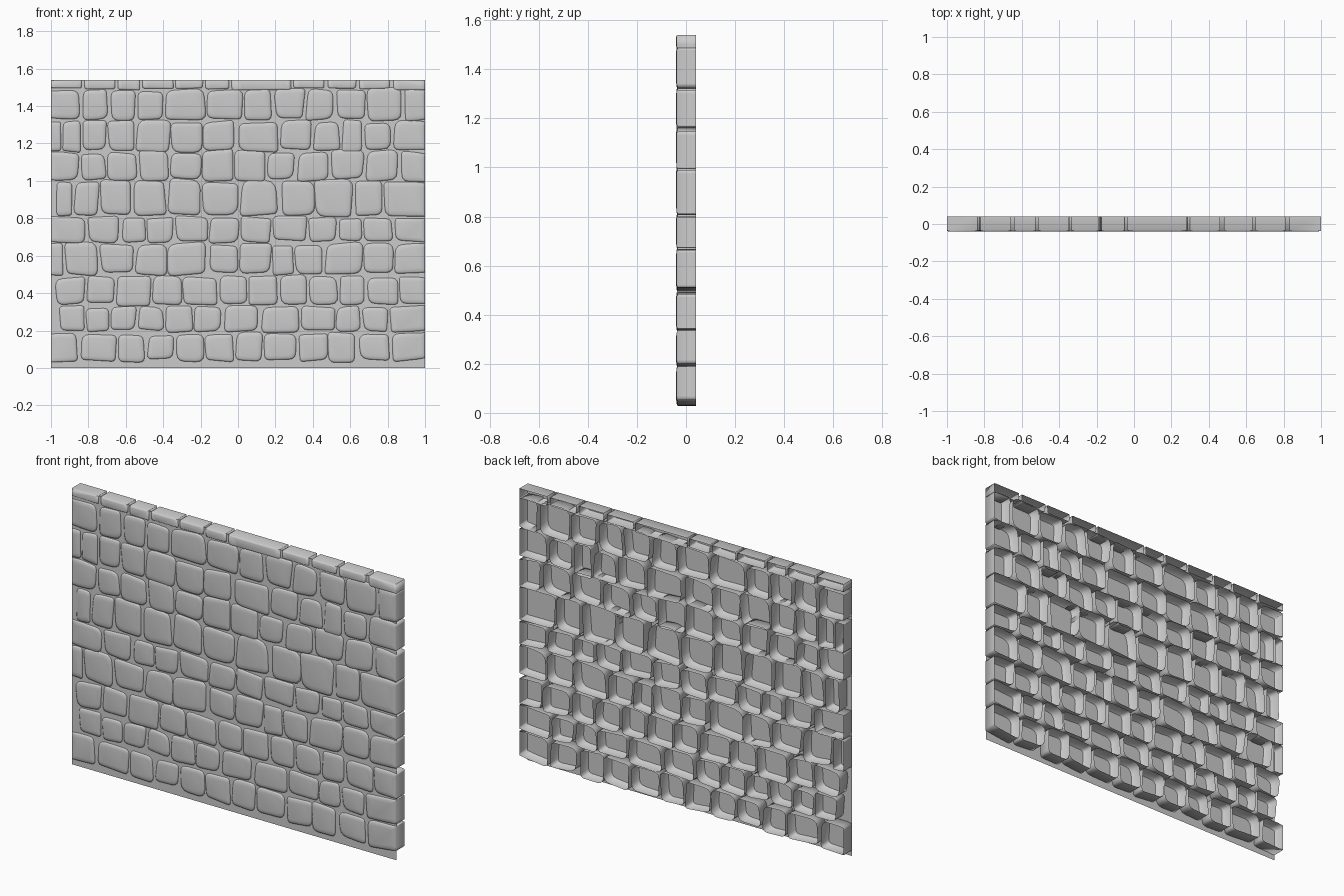
import bpy, bmesh, math, random

if "Cube" in bpy.data.objects:
    bpy.data.objects.remove(bpy.data.objects["Cube"])

random.seed(7)
TOP, HALF = 1.54, 1.0
BACK, FRONT, MORTAR = 0.04, -0.04, -0.032


def outline(x0, x1, z0, z1):
    """Irregular rounded quad, kept inside the wall's edges."""
    w, h = x1 - x0, z1 - z0
    j = min(w, h) * 0.07
    corners = [(x + random.uniform(-j, j), z + random.uniform(-j, j))
               for x, z in ((x0, z0), (x1, z0), (x1, z1), (x0, z1))]
    pts = []
    for i, (cx, cz) in enumerate(corners):
        r = min(w, h) * random.uniform(0.12, 0.32)
        px, pz = corners[i - 1]
        nx, nz = corners[(i + 1) % 4]
        d0, d1 = math.hypot(px - cx, pz - cz), math.hypot(nx - cx, nz - cz)
        a = (cx + (px - cx) * r / d0, cz + (pz - cz) * r / d0)
        b = (cx + (nx - cx) * r / d1, cz + (nz - cz) * r / d1)
        for t in (0, 0.33, 0.67, 1):
            u = 1 - t
            x = u * u * a[0] + 2 * u * t * cx + t * t * b[0]
            z = u * u * a[1] + 2 * u * t * cz + t * t * b[1]
            # stones that run off the wall are cut flush
            if x0 <= -HALF:
                x = max(x, -HALF) if x > x0 + w * 0.2 else -HALF
            if x1 >= HALF and x > x1 - w * 0.2:
                x = HALF
            if z1 >= TOP and z > z1 - h * 0.4:
                z = TOP
            pts.append((max(-HALF, min(HALF, x)), max(0.01, min(TOP, z))))
    return pts


def add_stone(bm, x0, x1, z0, z1):
    """Hollow stone: open at the back, softly domed at the front."""
    pts = outline(x0, x1, z0, z1)
    cx, cz = (x0 + x1) / 2, (z0 + z1) / 2
    rings = []
    for y, s in ((BACK, 1), (-0.034, 1), (-0.038, 0.9), (FRONT, 0.7)):
        rings.append([bm.verts.new((cx + (x - cx) * s, y, cz + (z - cz) * s))
                      for x, z in pts])
    n = len(pts)
    for a, b in zip(rings, rings[1:]):
        for i in range(n):
            k = (i + 1) % n
            bm.faces.new((a[i], a[k], b[k], b[i]))
    bm.faces.new(rings[-1])


def add_row(name, z0, z1, joints):
    """One course of stones; joints are the x positions between stones in cm."""
    bm = bmesh.new()
    for a, b in zip(joints, joints[1:]):
        x0 = a / 100 + (0.008 if a > -100 else 0)
        x1 = b / 100 - (0.008 if b < 100 else 0)
        lo = z0 + random.uniform(0.004, 0.018)
        hi = z1 if z1 >= TOP else z1 - random.uniform(0.002, 0.018)
        add_stone(bm, x0, x1, lo, hi)
    bmesh.ops.recalc_face_normals(bm, faces=bm.faces)
    # make the domed caps face forward
    for f in bm.faces:
        f.smooth = True
    mesh = bpy.data.meshes.new(name)
    bm.to_mesh(mesh)
    bm.free()
    ob = bpy.data.objects.new(name, mesh)
    bpy.context.collection.objects.link(ob)


# Stone courses, bottom to top
add_row("stone_row_1", 0.03, 0.19, [-100, -85, -65, -49, -34, -18, -2, 14, 32, 48, 64, 82, 100])
add_row("stone_row_2", 0.185, 0.335, [-96, -82, -69, -54, -39, -24, -8, 12, 33, 52, 66, 81, 100])
add_row("stone_row_3", 0.33, 0.50, [-98, -81, -65, -46, -30, -10, 6, 22, 37, 54, 69, 86, 100])
add_row("stone_row_4", 0.49, 0.675, [-100, -93, -74, -55, -38, -16, 0, 18, 30, 46, 67, 83, 100])
add_row("stone_row_5", 0.665, 0.815, [-100, -81, -63, -49, -34, -16, 1, 18, 37, 53, 67, 83, 100])
add_row("stone_row_6", 0.805, 1.01, [-98, -88, -74, -56, -38, -19, 1, 22, 41, 62, 78, 100])
add_row("stone_row_7", 0.995, 1.165, [-100, -85, -70, -53, -37, -19, -2, 15, 31, 50, 68, 86, 100])
add_row("stone_row_8", 1.15, 1.33, [-100, -94, -83, -70, -55, -36, -19, -1, 22, 40, 55, 67, 83, 100])
add_row("stone_row_9", 1.315, 1.495, [-100, -84, -69, -54, -39, -17, 3, 19, 36, 52, 69, 88, 100])
add_row("stone_row_10", 1.48, TOP, [-100, -83, -65, -52, -34, -18, -4, 29, 47, 64, 82, 100])

# Mortar sheet just behind the stone faces
mesh = bpy.data.meshes.new("mortar")
mesh.from_pydata([(-HALF, MORTAR, 0), (HALF, MORTAR, 0), (HALF, MORTAR, TOP), (-HALF, MORTAR, TOP)],
                 [], [(0, 1, 2, 3)])
bpy.context.collection.objects.link(bpy.data.objects.new("mortar", mesh))
